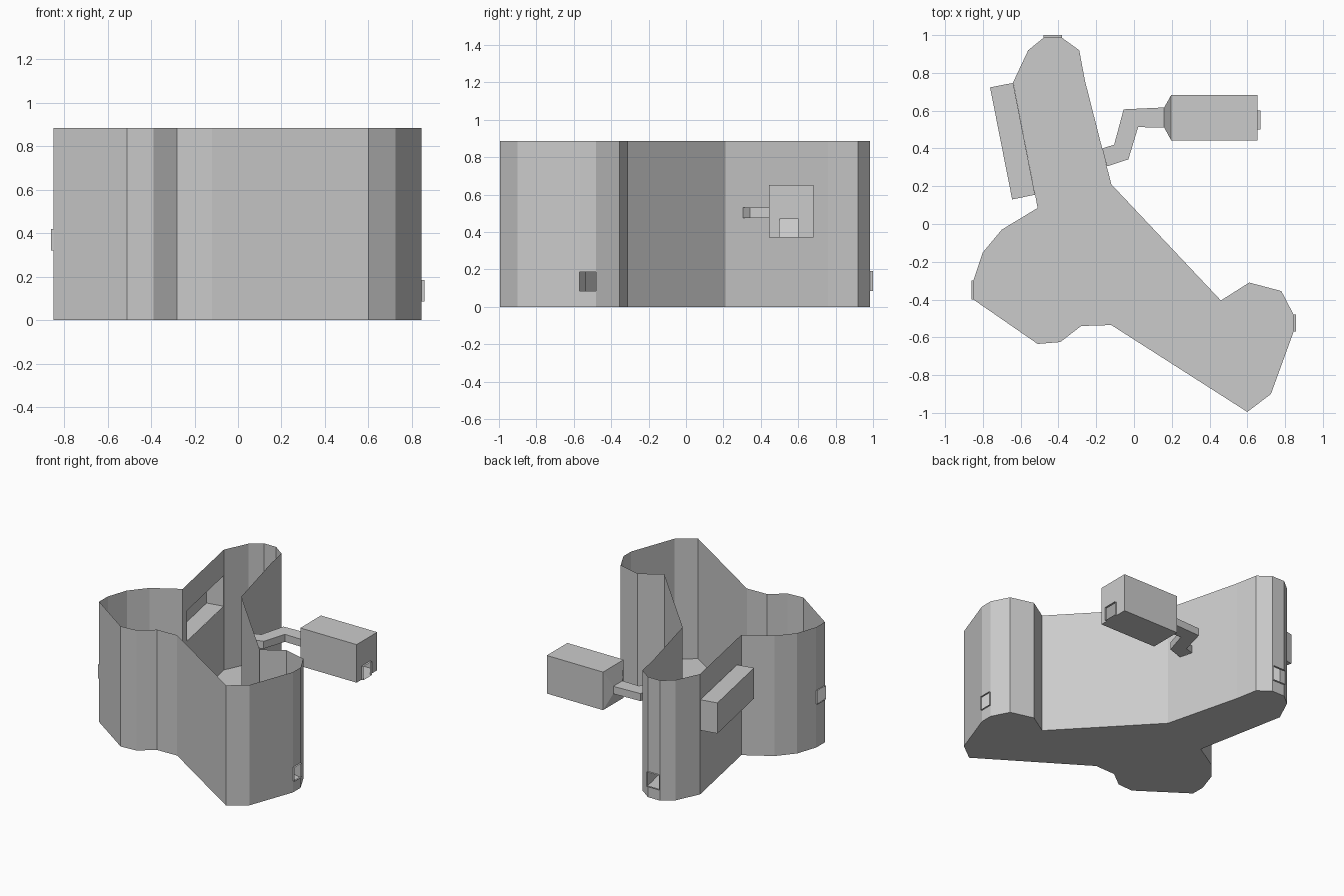
import bpy, bmesh
from mathutils import Vector

if "Cube" in bpy.data.objects:
    bpy.data.objects.remove(bpy.data.objects["Cube"])

HEIGHT = 0.885


def finish(name, bm):
    bmesh.ops.remove_doubles(bm, verts=bm.verts, dist=0.0005)
    bmesh.ops.recalc_face_normals(bm, faces=bm.faces)
    mesh = bpy.data.meshes.new(name)
    bm.to_mesh(mesh)
    bm.free()
    obj = bpy.data.objects.new(name, mesh)
    bpy.context.collection.objects.link(obj)
    return obj


def add_face(bm, points):
    return bm.faces.new([bm.verts.new(p) for p in points])


def panel(bm, p, q, z0, z1, hole=None):
    """Upright wall from p to q; hole = (s0, s1, z_low, z_high), s along the wall."""
    p, q = Vector(p), Vector(q)

    def quad(s0, s1, a, b):
        if s1 - s0 > 1e-4 and b - a > 1e-4:
            u, v = p.lerp(q, s0), p.lerp(q, s1)
            add_face(bm, [(*u, a), (*v, a), (*v, b), (*u, b)])

    if hole is None:
        quad(0, 1, z0, z1)
        return
    s0, s1, a, b = hole
    quad(0, 1, z0, a)
    quad(0, 1, b, z1)
    quad(0, s0, a, b)
    quad(s1, 1, a, b)


def loft(bm, sections, cap_end=False):
    """Rectangular tube through sections (left point, right point, z_low, z_high)."""
    rings = [[(*l, a), (*r, a), (*r, b), (*l, b)] for l, r, a, b in sections]
    for r0, r1 in zip(rings, rings[1:]):
        for i in range(4):
            j = (i + 1) % 4
            add_face(bm, [r0[i], r0[j], r1[j], r1[i]])
    if cap_end:
        add_face(bm, rings[-1])


# Main hall: open-topped shell on a three-lobed plan
plan = [
    (-0.48, 0.985), (-0.38, 0.985), (-0.29, 0.92), (-0.26, 0.76),
    (-0.12, 0.21), (0.46, -0.405), (0.61, -0.31), (0.78, -0.355),
    (0.845, -0.48), (0.845, -0.57), (0.725, -0.90), (0.60, -0.995),
    (-0.12, -0.535), (-0.28, -0.54), (-0.39, -0.625), (-0.51, -0.635),
    (-0.85, -0.40), (-0.85, -0.30), (-0.80, -0.15), (-0.70, -0.03),
    (-0.51, 0.085), (-0.64, 0.75), (-0.56, 0.92),
]
openings = {
    0: (0, 1, 0.085, 0.19),           # north window
    3: (0.655, 0.827, 0.475, 0.53),   # tunnel mouth
    8: (0, 1, 0.085, 0.185),          # east window
    16: (0, 1, 0.32, 0.42),           # west window
    20: (0.105, 0.995, 0.47, 0.695),  # alcove mouth
}
bm = bmesh.new()
add_face(bm, [(x, y, 0) for x, y in plan])
for i, p in enumerate(plan):
    panel(bm, p, plan[(i + 1) % len(plan)], 0, HEIGHT, openings.get(i))
finish("hall_shell", bm)

# Short square window frames standing out from the walls
chamber_a, chamber_b = (0.655, 0.50), (0.655, 0.60)
windows = {
    "north_window_frame": (plan[0], plan[1], (0, 0.015), 0.085, 0.19),
    "east_window_frame": (plan[8], plan[9], (0.013, 0), 0.085, 0.185),
    "west_window_frame": (plan[16], plan[17], (-0.01, 0), 0.32, 0.42),
    "chamber_window_frame": (chamber_a, chamber_b, (0.015, 0), 0.37, 0.47),
}
for name, (l, r, off, a, b) in windows.items():
    bm = bmesh.new()
    shift = Vector(off)
    loft(bm, [(l, r, a, b), (Vector(l) + shift, Vector(r) + shift, a, b)])
    finish(name, bm)

# Side alcove opening into the hall
bm = bmesh.new()
loft(bm, [((-0.524, 0.155), (-0.64, 0.747), 0.47, 0.695),
          ((-0.645, 0.13), (-0.762, 0.723), 0.47, 0.695)], cap_end=True)
finish("side_alcove", bm)

# Bent tunnel from the hall to the chamber
tunnel_sides = [
    ((-0.168, 0.40), (-0.144, 0.305)), ((-0.105, 0.42), (-0.03, 0.342)),
    ((-0.055, 0.607), (0.022, 0.513)), ((0.16, 0.617), (0.16, 0.51)),
]
bm = bmesh.new()
loft(bm, [(l, r, 0.475, 0.53) for l, r in tunnel_sides])
finish("tunnel", bm)

# Outer chamber with tapered neck and a windowed end wall
bm = bmesh.new()
loft(bm, [(*tunnel_sides[-1], 0.475, 0.53),
          ((0.197, 0.683), (0.197, 0.443), 0.37, 0.65),
          ((0.655, 0.683), (0.655, 0.443), 0.37, 0.65)])
panel(bm, (0.655, 0.443), (0.655, 0.683), 0.37, 0.65, (0.24, 0.655, 0.37, 0.47))
finish("chamber", bm)
